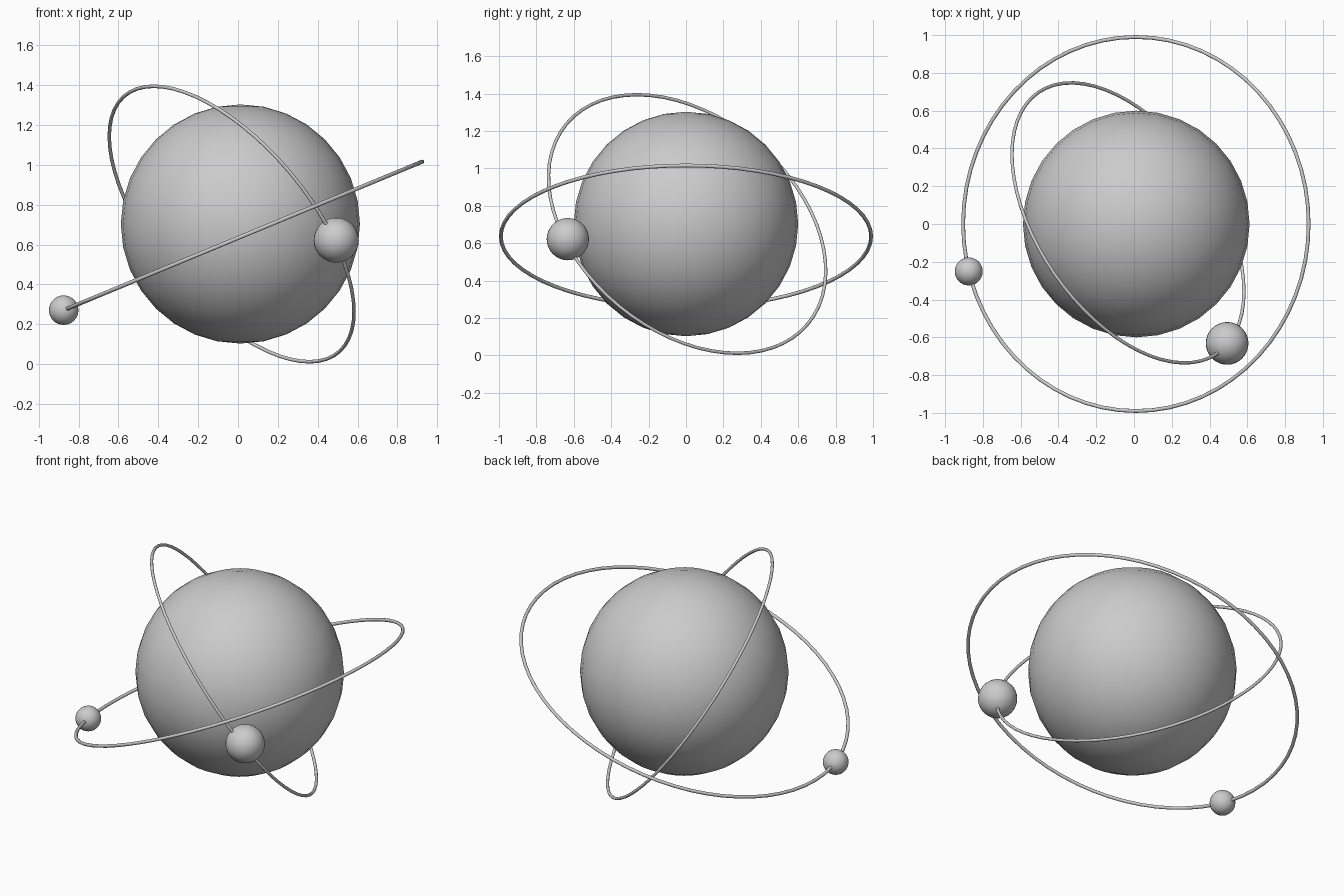
import bpy
from math import radians, sin, cos
from mathutils import Vector

if "Cube" in bpy.data.objects:
    bpy.data.objects.remove(bpy.data.objects["Cube"])


def smooth(name):
    ob = bpy.context.object
    ob.name = name
    bpy.ops.object.shade_smooth()
    return ob


def ball(name, centre, radius):
    bpy.ops.mesh.primitive_uv_sphere_add(segments=32, ring_count=16,
                                         radius=radius, location=centre)
    return smooth(name)


def orbit(name, centre, normal, radius, thickness):
    # thin ring whose axis points along the given normal
    rot = Vector(normal).to_track_quat('Z', 'Y').to_euler()
    bpy.ops.mesh.primitive_torus_add(major_segments=64, minor_segments=12,
                                     major_radius=radius, minor_radius=thickness,
                                     location=centre, rotation=rot)
    return smooth(name)


# central globe
ball("planet", (0.012, 0, 0.703), 0.6)

# wide orbit, tilted about the y axis, with its small moon
tilt, R = radians(22.5), 0.99
c = Vector((0.01, 0, 0.637))
orbit("outer_orbit", c, (-sin(tilt), 0, cos(tilt)), R, 0.01)
a = radians(194.7)
ball("small_moon", c + R * Vector((cos(a) * cos(tilt), sin(a), cos(a) * sin(tilt))), 0.074)

# steep inner orbit with its larger moon
orbit("inner_orbit", (-0.032, 0.006, 0.703), (0.68, 0.466, 0.565), 0.838, 0.009)
ball("large_moon", (0.493, -0.632, 0.622), 0.113)
